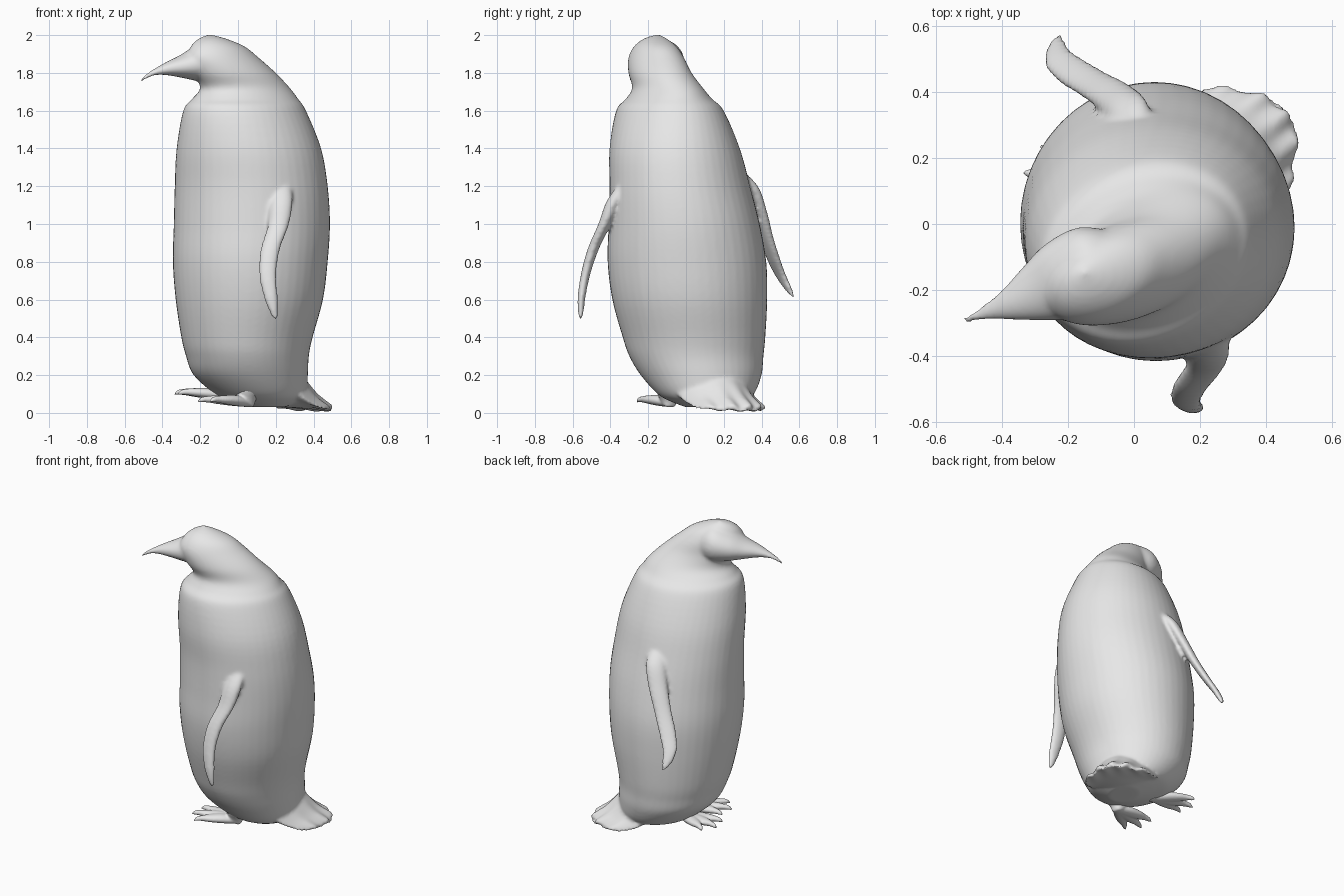
import bpy, bmesh
from math import sin, cos, pi, radians
from mathutils import Vector

default = bpy.data.objects.get("Cube")
if default:
    bpy.data.objects.remove(default)

grey = bpy.data.materials.new("plain_grey")
grey.use_nodes = True
colour = (0.8, 0.8, 0.8, 1)
grey.diffuse_color = colour
grey.node_tree.nodes["Principled BSDF"].inputs["Base Color"].default_value = colour


def smooth_rows(rows, steps=5):
    """Catmull-Rom interpolation between rows of section values."""
    rows = [[float(v) for v in r] for r in rows]
    padded = [rows[0]] + rows + [rows[-1]]
    out = []
    for a, b, c, d in zip(padded, padded[1:], padded[2:], padded[3:]):
        for i in range(steps):
            t = i / steps
            out.append([q + t / 2 * (r - p + t * (2*p - 5*q + 4*r - s + t * (3*q - 3*r + s - p)))
                        for p, q, r, s in zip(a, b, c, d)])
    return out + [rows[-1]]


def loft(bm, rings):
    """Skin a closed tube through equal rings of points."""
    loops = [[bm.verts.new(p) for p in ring] for ring in rings]
    faces = [bm.faces.new(loops[0][::-1]), bm.faces.new(loops[-1])]
    n = len(loops[0])
    for low, high in zip(loops, loops[1:]):
        for i in range(n):
            j = (i + 1) % n
            faces.append(bm.faces.new((low[i], low[j], high[j], high[i])))
    bmesh.ops.recalc_face_normals(bm, faces=faces)


def ellipse(centre, u, v, n=48):
    return [Vector(centre) + Vector(u) * cos(2*pi*i/n) + Vector(v) * sin(2*pi*i/n) for i in range(n)]


def finish(name, bm, voxel, repeats):
    """Fuse the overlapping volumes into one soft skin."""
    mesh = bpy.data.meshes.new(name)
    bm.to_mesh(mesh)
    bm.free()
    mesh.materials.append(grey)
    obj = bpy.data.objects.new(name, mesh)
    bpy.context.collection.objects.link(obj)
    fuse = obj.modifiers.new("fuse", 'REMESH')
    fuse.mode = 'VOXEL'
    fuse.voxel_size = voxel
    fuse.use_smooth_shade = True
    soften = obj.modifiers.new("soften", 'SMOOTH')
    soften.factor = 0.5
    soften.iterations = repeats


bm = bmesh.new()

# Torso, neck and skull: height, x range, y range, skew
torso = [
    (.03, .08, .25, 0, .2, 0), (.06, -.02, .32, -.08, .3, 0), (.1, -.12, .36, -.15, .36, 0),
    (.2, -.235, .37, -.24, .4, 0), (.3, -.275, .375, -.3, .41, 0), (.4, -.3, .395, -.335, .42, 0),
    (.6, -.33, .45, -.39, .43, 0), (.8, -.345, .475, -.415, .425, 0), (1, -.34, .487, -.41, .39, 0),
    (1.2, -.335, .475, -.405, .34, 0), (1.4, -.325, .44, -.405, .285, .05),
    (1.6, -.29, .36, -.37, .2, .15), (1.66, -.245, .32, -.32, .14, .2), (1.72, -.2, .275, -.285, .09, .3),
    (1.8, -.235, .2, -.305, .03, .35), (1.88, -.27, .11, -.305, -.01, .35),
    (1.94, -.25, .035, -.275, -.05, .3), (1.98, -.21, -.06, -.225, -.1, .2), (2.002, -.16, -.14, -.16, -.14, 0)]
rings = []
for z, x0, x1, y0, y1, skew in smooth_rows(torso):
    rx, ry = (x1 - x0) / 2, (y1 - y0) / 2
    rings.append(ellipse(((x0 + x1) / 2, (y0 + y1) / 2, z),
                         (rx, ry * sin(skew), 0), (0, ry * cos(skew), 0)))
loft(bm, rings)

# Face and beak: centre, half width, half height
beak = [(-.515, -.292, 1.758, .01, .008), (-.485, -.282, 1.782, .015, .013), (-.44, -.265, 1.805, .026, .018),
        (-.38, -.245, 1.822, .05, .034), (-.3, -.21, 1.835, .09, .06), (-.22, -.175, 1.85, .125, .092),
        (-.12, -.14, 1.86, .14, .12), (-.04, -.11, 1.85, .1, .1)]
side = Vector((.38, -.92, 0))
loft(bm, [ellipse((x, y, z), side * w, (0, 0, h)) for x, y, z, w, h in smooth_rows(beak)])


# Flippers: centre, half width, half thickness
def flipper(rows, across):
    across = Vector(across).normalized()
    through = Vector((-across.y, across.x, 0))
    loft(bm, [ellipse((x, y, z), across * w, through * t) for x, y, z, w, t in smooth_rows(rows)])


flipper([(.24, -.28, 1.27, .03, .03), (.23, -.375, 1.13, .06, .04), (.215, -.43, 1, .056, .034),
         (.172, -.49, .87, .052, .03), (.157, -.53, .74, .047, .025), (.172, -.552, .62, .038, .021),
         (.19, -.557, .53, .022, .015), (.2, -.56, .495, .008, .008)], (1, -.05, 0))
flipper([(.02, .25, 1.3, .03, .03), (-.01, .335, 1.2, .06, .04), (-.06, .385, 1.07, .06, .035),
         (-.125, .425, .93, .055, .03), (-.19, .465, .81, .054, .026), (-.232, .505, .72, .045, .021),
         (-.235, .545, .65, .028, .016), (-.225, .567, .615, .008, .008)], (.85, .5, 0))

# Tail fan: distance back, bottom, top, half width, scallop strength
back = Vector((cos(radians(36)), sin(radians(36)), 0))
lateral = Vector((-back.y, back.x, 0))
rings = []
for d, low, high, width, wave in smooth_rows([
        (.1, .08, .42, .2, 0), (.28, .035, .31, .22, 0), (.4, .025, .19, .225, 0),
        (.48, .018, .105, .225, .3), (.54, .012, .06, .22, .7), (.575, .008, .034, .215, 1)]):
    ring = []
    for p in ellipse((0, 0, 0), (1, 0, 0), (0, 1, 0), 96):
        across = p.x * width
        ripple = cos(2 * pi * across / .09) * wave
        reach = d - 3.6 * across ** 2 * min(1, d / .4) + .014 * ripple
        ring.append(back * reach + lateral * across
                    + Vector((0, 0, (low + high) / 2 + p.y * (high - low) / 2 + .006 * ripple)))
    rings.append(ring)
loft(bm, rings)

finish("body", bm, .011, 6)


# Feet: a short leg with three spreading toes
def foot(name, heel, heading, length, lift):
    bm = bmesh.new()
    heel = Vector(heel)
    leg = [(-.01, .035, 0), (.03, .052, 0), (.08, .075, .02), (.16, .1, .05)]
    loft(bm, [ellipse(heel + Vector((lean, 0, z)), (r, 0, 0), (0, r, 0))
              for z, r, lean in smooth_rows(leg)])
    for spread in (-.36, 0, .36):
        angle = radians(heading) + spread
        ahead = Vector((cos(angle), sin(angle), 0))
        sideways = Vector((-ahead.y, ahead.x, 0))
        reach = length * (1 if spread == 0 else .93)
        toe = [(-.1, .03, .02, .0), (.3, .04, .028, .012), (.6, .034, .023, .014),
               (.8, .02, .017, .014), (.93, .014, .013, .01), (1, .005, .005, 0)]
        loft(bm, [ellipse(heel + ahead * reach * s + Vector((0, 0, h + lift * s)),
                          sideways * w, (0, 0, t)) for s, w, t, h in smooth_rows(toe)])
    finish(name, bm, .007, 3)


foot("near_foot", (.05, -.09, .05), 200, .28, .01)
foot("far_foot", (-.07, .11, .085), 170, .27, .015)
